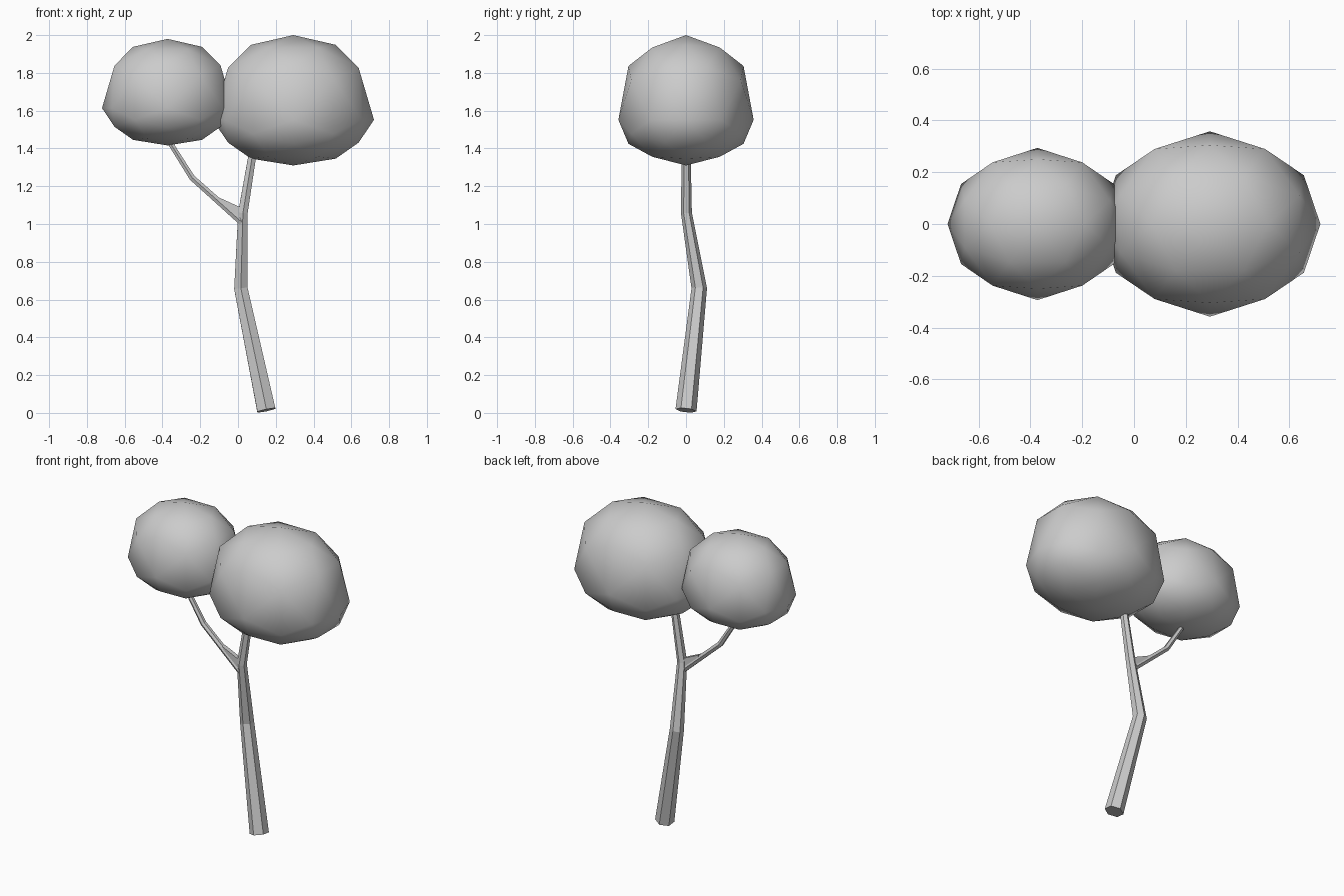
import bpy, bmesh, math
from itertools import combinations, product
from mathutils import Vector

if "Cube" in bpy.data.objects:
    bpy.data.objects.remove(bpy.data.objects["Cube"])


def finish(bm, name, smooth=False):
    bmesh.ops.recalc_face_normals(bm, faces=bm.faces[:])
    for f in bm.faces:
        f.smooth = smooth
    me = bpy.data.meshes.new(name)
    bm.to_mesh(me)
    bm.free()
    ob = bpy.data.objects.new(name, me)
    bpy.context.collection.objects.link(ob)
    return ob


def tube(name, path, sides=6, phase=0.0):
    """Tapered faceted limb through (x, y, z, radius) stations."""
    bm = bmesh.new()
    pts = [Vector(p[:3]) for p in path]
    rings = []
    for i, p in enumerate(pts):
        d = (pts[min(i + 1, len(pts) - 1)] - pts[max(i - 1, 0)]).normalized()
        v = d.cross(Vector((1, 0, 0))).normalized()
        if v.y < 0:
            v = -v
        u = v.cross(d)
        r = path[i][3]
        rings.append([bm.verts.new(p + r * (u * math.cos(a) + v * math.sin(a)))
                      for a in (phase + 2 * math.pi * k / sides for k in range(sides))])
    for a, b in zip(rings, rings[1:]):
        for k in range(sides):
            n = (k + 1) % sides
            bm.faces.new((a[k], a[n], b[n], b[k]))
    bm.faces.new(rings[0])
    bm.faces.new(rings[-1])
    return finish(bm, name)


def crown(name, centre, radii):
    """Once-subdivided icosahedron with a flattened underside."""
    phi = (1 + math.sqrt(5)) / 2
    base = []
    for s, t in product((-1, 1), repeat=2):
        base += [Vector((s * phi, t, 0)), Vector((0, s * phi, t)), Vector((t, 0, s * phi))]
    mids = [a + b for a, b in combinations(base, 2) if (a - b).length < 2.1]
    bm = bmesh.new()
    for p in base + mids:
        bm.verts.new(p.normalized())
    bmesh.ops.convex_hull(bm, input=bm.verts[:])
    for v in bm.verts:
        z = v.co.z
        if z < 0.01:
            z = z * 0.7 - 0.3
        v.co = Vector(centre) + Vector((v.co.x * radii[0], v.co.y * radii[1], z * radii[2]))
    return finish(bm, name, smooth=True)


# Leaf crowns
crown("large_crown", (0.293, 0, 1.655), (0.427, 0.358, 0.345))
crown("small_crown", (-0.373, 0, 1.698), (0.347, 0.294, 0.282))

# Bent trunk
tube("trunk", [(0.15, 0, 0.014, 0.056), (0.015, 0.07, 0.66, 0.041),
               (0.026, 0.002, 1.06, 0.029), (0.115, 0, 1.6, 0.02)], phase=math.pi / 6)

# Side branch
tube("branch", [(0.02, 0, 1.01, 0.02), (-0.243, 0, 1.245, 0.018),
                (-0.385, 0, 1.47, 0.015)], phase=math.pi / 6)

# Small wedge in the fork
bm = bmesh.new()
outline = [(-0.1, 1.14), (0.01, 1.09), (0.01, 1.02), (-0.08, 1.085)]
front = [bm.verts.new((x, -0.014, z)) for x, z in outline]
back = [bm.verts.new((x, 0.014, z)) for x, z in outline]
bm.faces.new(front)
bm.faces.new(back)
for i in range(4):
    j = (i + 1) % 4
    bm.faces.new((front[i], front[j], back[j], back[i]))
finish(bm, "fork_wedge")
